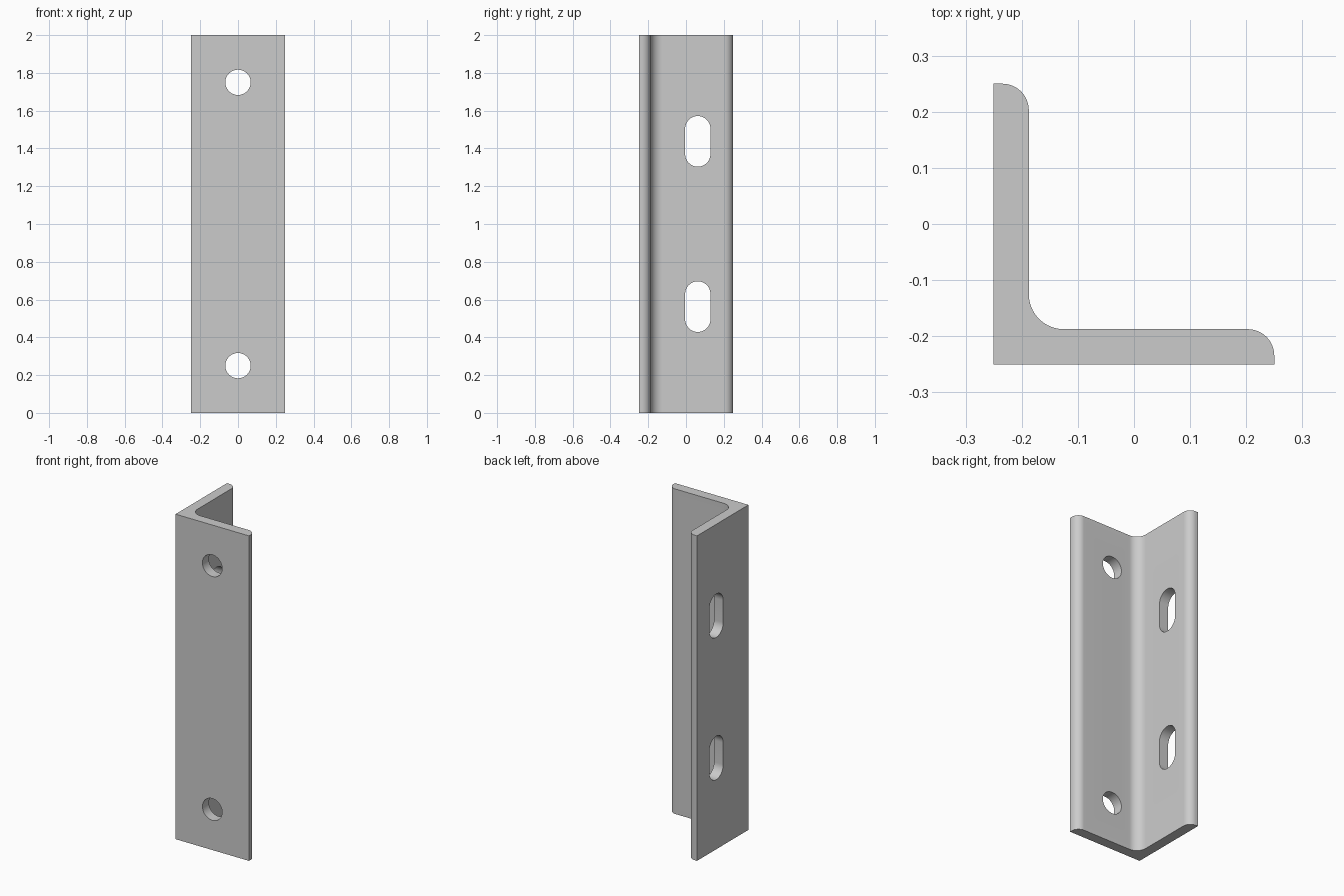
import bpy
import bmesh
from math import pi, cos, sin

if "Cube" in bpy.data.objects:
    bpy.data.objects.remove(bpy.data.objects["Cube"], do_unlink=True)

HALF, HEIGHT, THICK = 0.25, 2.0, 0.0625
FILLET, TOE, HOLE = 0.0625, 0.047, 0.067
INNER = THICK - HALF

steel = bpy.data.materials.new("grey steel")
steel.use_nodes = True
colour = (0.6, 0.6, 0.6, 1)
steel.diffuse_color = colour
steel.node_tree.nodes["Principled BSDF"].inputs["Base Color"].default_value = colour


def arc(cx, cy, r, start, end, steps=16):
    """Points along an arc, angles in radians."""
    angles = [start + (end - start) * i / steps for i in range(steps + 1)]
    return [(cx + r * cos(a), cy + r * sin(a)) for a in angles]


def prism(name, outline, place, offset):
    """Extrude an outline into a solid; place maps (u, v) to a 3D point."""
    bm = bmesh.new()
    face = bm.faces.new([bm.verts.new(place(u, v)) for u, v in outline])
    result = bmesh.ops.extrude_face_region(bm, geom=[face])
    verts = [g for g in result["geom"] if isinstance(g, bmesh.types.BMVert)]
    bmesh.ops.translate(bm, verts=verts, vec=offset)
    bmesh.ops.recalc_face_normals(bm, faces=bm.faces)
    mesh = bpy.data.meshes.new(name)
    bm.to_mesh(mesh)
    bm.free()
    mesh.materials.append(steel)
    obj = bpy.data.objects.new(name, mesh)
    bpy.context.collection.objects.link(obj)
    return obj


# L-shaped bar with rounded toes and an inner root fillet
outline = [(-HALF, -HALF), (HALF, -HALF)]
outline += arc(HALF - TOE, INNER - TOE, TOE, 0, pi / 2)
outline += arc(INNER + FILLET, INNER + FILLET, FILLET, 1.5 * pi, pi)
outline += arc(INNER - TOE, HALF - TOE, TOE, 0, pi / 2)
outline.append((-HALF, HALF))
bar = prism("angle_bar", outline, lambda u, v: (u, v, 0), (0, 0, HEIGHT))

# Round holes through the front leg, slots through the side leg
cutters = []
for z in (0.25, 1.75):
    circle = arc(0, z, HOLE, 0, 2 * pi, 48)[:-1]
    cutters.append(prism("round_hole_cutter", circle,
                         lambda u, v: (u, -0.3, v), (0, 0.2, 0)))
for z in (0.5625, 1.4375):
    slot = arc(0.0625, z + HOLE, HOLE, 0, pi, 24)
    slot += arc(0.0625, z - HOLE, HOLE, pi, 2 * pi, 24)
    cutters.append(prism("slot_cutter", slot,
                         lambda u, v: (-0.3, u, v), (0.2, 0, 0)))

bpy.ops.object.select_all(action="DESELECT")
bpy.context.view_layer.objects.active = bar
bar.select_set(True)
for cutter in cutters:
    cutter.hide_render = True
    mod = bar.modifiers.new("cut", "BOOLEAN")
    mod.operation = "DIFFERENCE"
    mod.solver = "EXACT"
    mod.object = cutter
    bpy.ops.object.modifier_apply(modifier=mod.name)
    bpy.data.objects.remove(cutter, do_unlink=True)

bpy.ops.object.shade_smooth_by_angle(angle=pi / 6)
